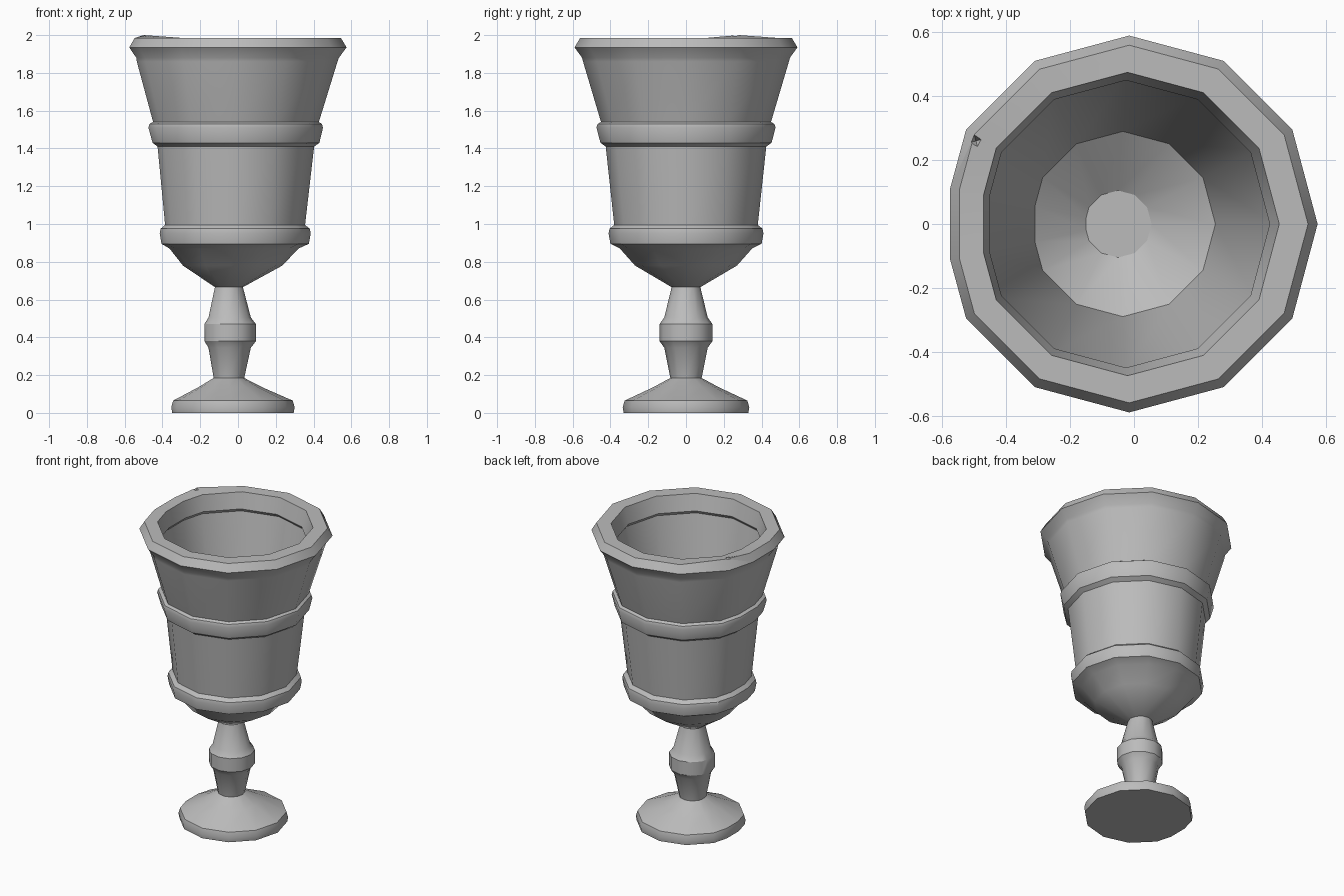
import bpy, bmesh
from math import radians, cos, sin
from mathutils import Vector

cube = bpy.data.objects.get("Cube")
if cube:
    bpy.data.objects.remove(cube, do_unlink=True)

metal = bpy.data.materials.new("worn grey metal")
metal.use_nodes = True
grey = (0.5, 0.5, 0.5, 1)
metal.diffuse_color = grey
metal.node_tree.nodes["Principled BSDF"].inputs["Base Color"].default_value = grey

# Twelve-sided outline whose left corner is cut flat
outline = [(cos(radians(a)), sin(radians(a))) for a in range(0, 151, 30)]
outline += [(-0.95, 0.19), (-0.95, -0.19)]
outline += [(cos(radians(a)), sin(radians(a))) for a in range(210, 331, 30)]


def lathe(name, profile, cap_start=False, cap_end=False):
    """Skin rings of (radius, height, x centre)."""
    bm = bmesh.new()
    rings = [[bm.verts.new((cx + r * x, r * y, z)) for x, y in outline]
             for r, z, cx in profile]
    n = len(outline)
    for low, high in zip(rings, rings[1:]):
        for i in range(n):
            j = (i + 1) % n
            bm.faces.new((low[i], low[j], high[j], high[i]))
    if cap_start:
        bm.faces.new(rings[0][::-1])
    if cap_end:
        bm.faces.new(rings[-1])
    # Bent-up corner of the rim
    for v in bm.verts:
        if v.co.z > 1.98 and v.co.x < -0.45 and v.co.y > 0.25:
            v.co.z = 2.0
    mesh = bpy.data.meshes.new(name)
    bm.to_mesh(mesh)
    bm.free()
    mesh.materials.append(metal)
    ob = bpy.data.objects.new(name, mesh)
    bpy.context.collection.objects.link(ob)
    return ob


def smooth(ob):
    bpy.ops.object.select_all(action='DESELECT')
    ob.select_set(True)
    bpy.context.view_layer.objects.active = ob
    bpy.ops.object.shade_smooth_by_angle(angle=radians(32))


def nick(ob, place, size):
    """Chip a small diamond-shaped notch out of an edge."""
    bpy.ops.mesh.primitive_cone_add(vertices=4, radius1=size, depth=size * 1.6,
                                    location=place, rotation=(radians(180), 0, radians(15)))
    cutter = bpy.context.object
    cutter.name = "nick_cutter"
    cutter.hide_render = True
    cutter.data.materials.append(metal)
    mod = ob.modifiers.new("nick", 'BOOLEAN')
    mod.operation = 'DIFFERENCE'
    mod.solver = 'EXACT'
    mod.object = cutter
    bpy.context.view_layer.objects.active = ob
    bpy.ops.object.modifier_apply(modifier=mod.name)
    bpy.data.objects.remove(cutter, do_unlink=True)


# Foot
foot = lathe("foot", [(0.33, 0, -0.035), (0.335, 0.03, -0.035), (0.325, 0.065, -0.035),
                      (0.175, 0.135, -0.045), (0.083, 0.185, -0.05)], cap_start=True)

# Stem with its collar
stem = lathe("stem", [(0.083, 0.185, -0.05), (0.115, 0.345, -0.047), (0.14, 0.38, -0.045),
                      (0.14, 0.47, -0.045), (0.115, 0.505, -0.047), (0.075, 0.67, -0.05)])

# Bowl: outside with three bands, rolled rim, then the inside down to the floor
outside = [(0.075, 0.665, -0.05), (0.27, 0.78, -0.035), (0.35, 0.87, -0.03),
           (0.4, 0.895, -0.025), (0.41, 0.95, -0.025), (0.405, 0.975, -0.025),
           (0.38, 0.995, -0.025), (0.425, 1.41, -0.022), (0.453, 1.43, -0.022),
           (0.474, 1.51, -0.024), (0.468, 1.53, -0.024), (0.45, 1.54, -0.022),
           (0.545, 1.86, -0.018), (0.55, 1.88, -0.016), (0.59, 1.935, -0.015),
           (0.56, 1.985, -0.015)]
inside = [(0.475, 1.985, -0.02), (0.45, 1.88, -0.025), (0.465, 1.86, -0.025),
          (0.29, 0.93, -0.035), (0.105, 0.8, -0.05)]
bowl = lathe("bowl", outside + inside, cap_start=True, cap_end=True)

for part in (foot, stem, bowl):
    smooth(part)

# Chips in the rim and bands
nick(bowl, Vector((-0.495, 0.26, 2.0)), 0.04)
nick(bowl, Vector((0.395, -0.24, 1.525)), 0.032)
nick(bowl, Vector((-0.38, 0.2, 0.985)), 0.032)
